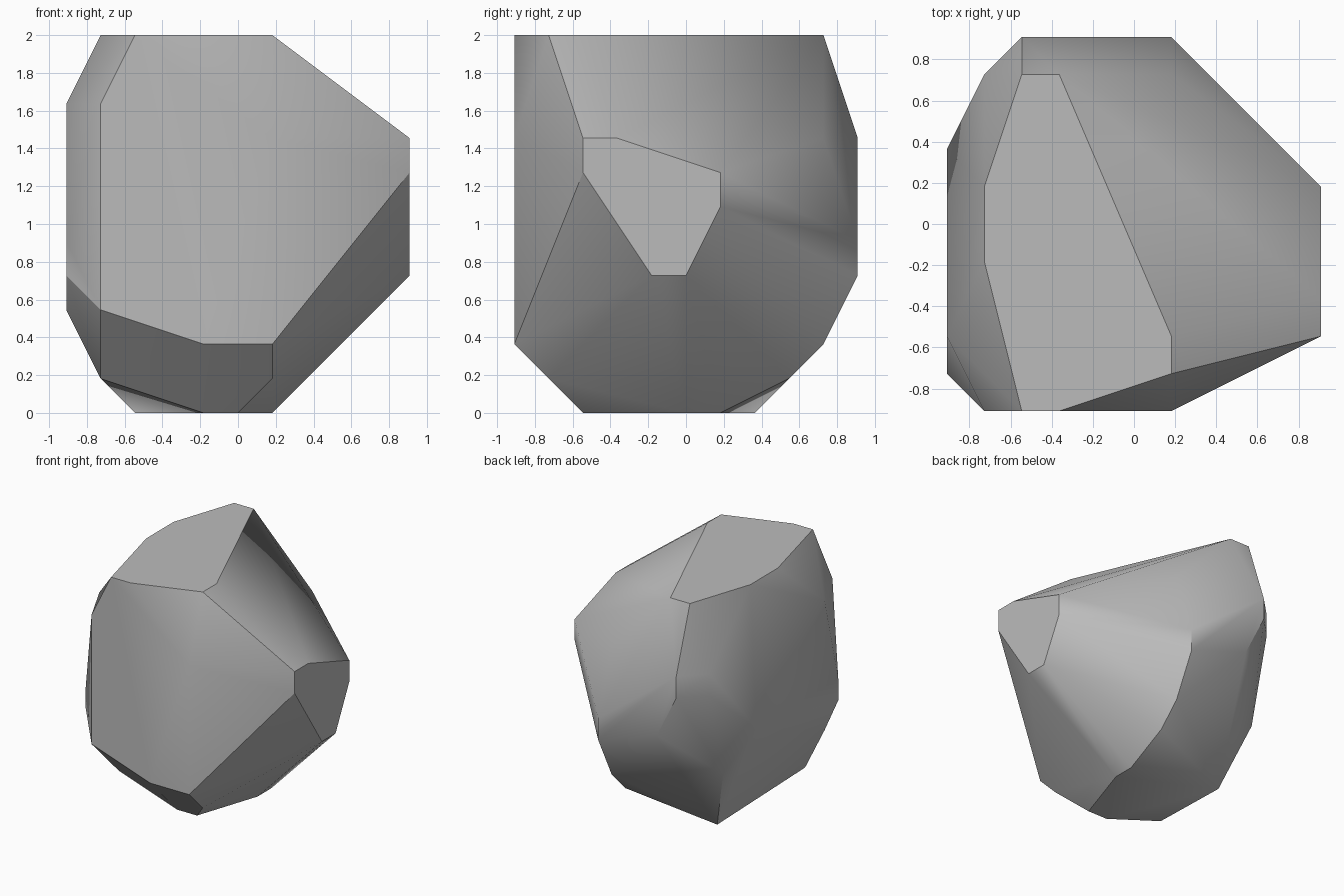
import bpy
import bmesh
import math
from mathutils import Vector

default_cube = bpy.data.objects.get("Cube")
if default_cube:
    bpy.data.objects.remove(default_cube, do_unlink=True)

# The boulder is chiselled on a coarse grid, eleven steps tall
STEP = 2 / 11


def make_material(name, colour):
    material = bpy.data.materials.new(name)
    material.use_nodes = True
    material.diffuse_color = colour
    shader = material.node_tree.nodes["Principled BSDF"]
    shader.inputs["Base Color"].default_value = colour
    shader.inputs["Roughness"].default_value = 0.9
    return material


def build_hull(name, corners, material):
    """Wrap a convex skin round the corners and merge its flat facets."""
    bm = bmesh.new()
    for corner in corners:
        bm.verts.new(corner)
    result = bmesh.ops.convex_hull(bm, input=bm.verts[:])
    loose = {g for g in result["geom_interior"] + result["geom_unused"]
             if isinstance(g, bmesh.types.BMVert)}
    bmesh.ops.delete(bm, geom=list(loose), context="VERTS")
    bmesh.ops.dissolve_limit(bm, angle_limit=math.radians(1),
                             verts=bm.verts[:], edges=bm.edges[:])
    bmesh.ops.recalc_face_normals(bm, faces=bm.faces[:])
    mesh = bpy.data.meshes.new(name)
    bm.to_mesh(mesh)
    bm.free()
    mesh.materials.append(material)
    obj = bpy.data.objects.new(name, mesh)
    bpy.context.collection.objects.link(obj)
    return obj


# Corners of the boulder, layer by layer: height -> (x, y) in grid steps
layers = {
    # underside and undercut
    0: [(0, -3), (-1, -3), (-3, 2), (1, 1), (1, 0)],
    1: [(-4, -3), (1, -4), (1, 3)],
    2: [(-1, -5), (1, -5), (1, 4)],
    3: [(-4, -5), (-5, -3), (-4, 3)],
    # belly
    4: [(5, 0), (5, -1), (1, 5), (-5, -4)],
    5: [(-5, -4), (-5, 2), (-2, 5), (1, 5)],
    6: [(5, 1)],
    7: [(5, 1), (5, -3), (-3, 5), (-4, 4)],
    # shoulders
    8: [(5, -3), (5, -2), (1, -5), (1, 4), (-3, 5), (-4, 4)],
    9: [(-4, -5), (-5, -3)],
    # flat top
    11: [(-3, 4), (-2, 4), (1, -3), (1, -4),
         (-2, -5), (-3, -5), (-4, -1), (-4, 1)],
}
corners = [Vector((x, y, height)) * STEP
           for height, ring in layers.items() for x, y in ring]

stone_grey = make_material("stone_grey", (0.5, 0.5, 0.5, 1))
boulder = build_hull("boulder", corners, stone_grey)

# Soft shading across shallow facets, crisp chiselled edges
bpy.ops.object.select_all(action="DESELECT")
boulder.select_set(True)
bpy.context.view_layer.objects.active = boulder
bpy.ops.object.shade_smooth_by_angle(angle=math.radians(30))
